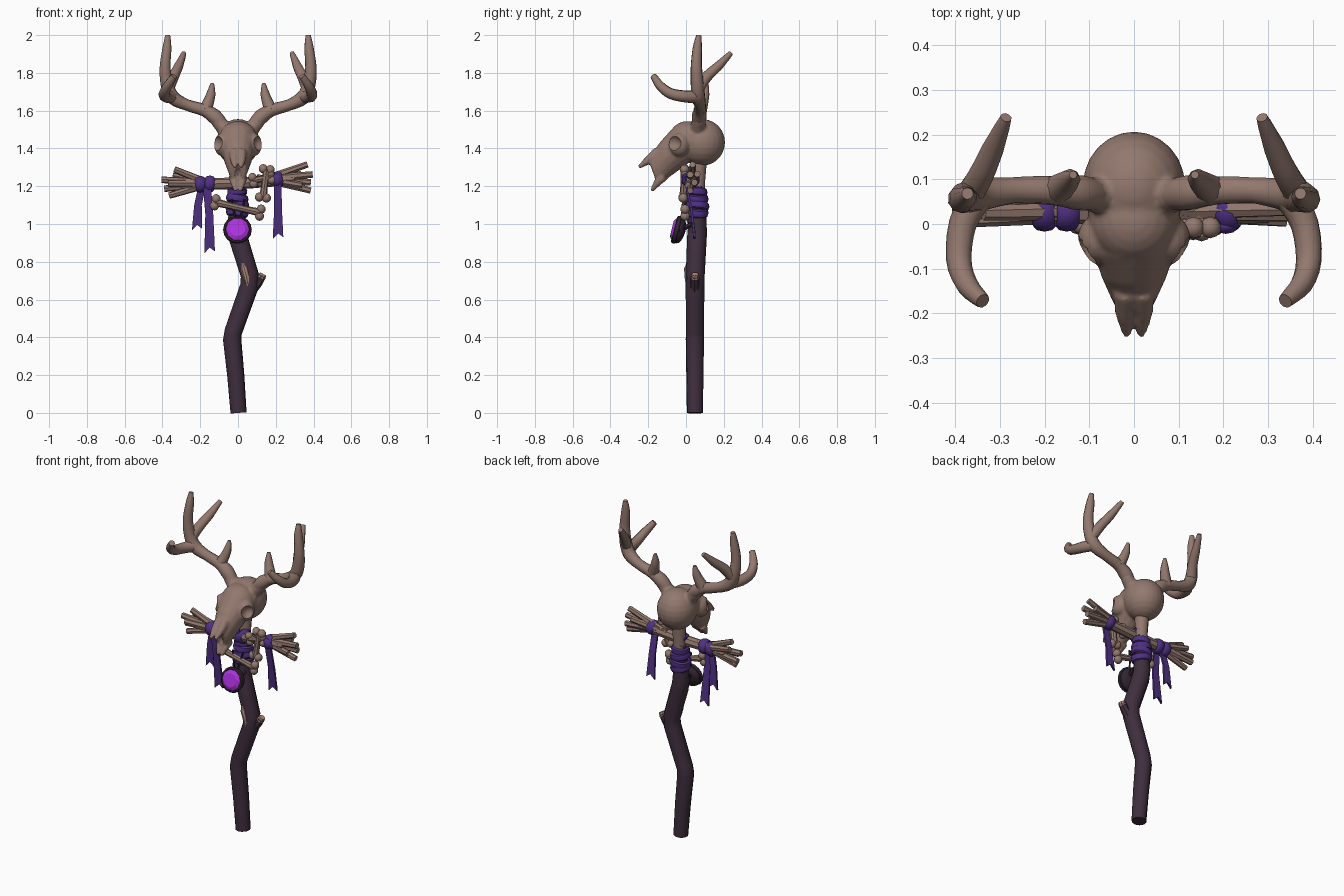
import bpy, bmesh, math
from mathutils import Vector, Matrix


def mat(name, rgb):
    m = bpy.data.materials.new(name)
    m.diffuse_color = (*rgb, 1)
    return m


BONE = mat("bone", (0.29, 0.19, 0.155))
WOOD = mat("bare wood", (0.42, 0.25, 0.19))
BARK = mat("dark bark", (0.05, 0.028, 0.048))
CLOTH = mat("purple cloth", (0.078, 0.03, 0.225))
GEM = mat("violet gem", (0.43, 0.032, 0.75))
SETTING = mat("dark setting", (0.032, 0.018, 0.031))


def finish(bm, name, material, angle=40):
    bmesh.ops.recalc_face_normals(bm, faces=bm.faces)
    me = bpy.data.meshes.new(name)
    bm.to_mesh(me)
    bm.free()
    ob = bpy.data.objects.new(name, me)
    bpy.context.collection.objects.link(ob)
    me.materials.append(material)
    bpy.ops.object.select_all(action='DESELECT')
    ob.select_set(True)
    bpy.context.view_layer.objects.active = ob
    bpy.ops.object.shade_smooth_by_angle(angle=math.radians(angle))
    return ob


def skin(bm, rings):
    rows = [[bm.verts.new(p) for p in r] for r in rings]
    n = len(rows[0])
    for a, b in zip(rows, rows[1:]):
        for i in range(n):
            bm.faces.new((a[i], a[(i + 1) % n], b[(i + 1) % n], b[i]))
    bm.faces.new(rows[0][::-1])
    bm.faces.new(rows[-1])


def smooth_path(pts, radii, k):
    out, rad = [], []
    n = len(pts)
    for i in range(n - 1):
        p0, p1, p2, p3 = (pts[max(i - 1, 0)], pts[i], pts[i + 1], pts[min(i + 2, n - 1)])
        for j in range(k):
            t = j / k
            out.append(0.5 * (2 * p1 + (p2 - p0) * t + (2 * p0 - 5 * p1 + 4 * p2 - p3) * t * t
                              + (3 * p1 - p0 - 3 * p2 + p3) * t ** 3))
            rad.append(radii[i] * (1 - t) + radii[i + 1] * t)
    return out + [pts[-1]], rad + [radii[-1]]


def tube(bm, pts, radii, sides=8, k=1):
    pts = [Vector(p) for p in pts]
    pts, radii = smooth_path(pts, radii, k)
    rings, u = [], None
    for i, p in enumerate(pts):
        t = (pts[min(i + 1, len(pts) - 1)] - pts[max(i - 1, 0)]).normalized()
        if u is None:
            u = t.orthogonal()
        u = (u - t * u.dot(t)).normalized()
        v = t.cross(u)
        rings.append([p + radii[i] * (u * math.cos(a) + v * math.sin(a))
                      for a in (2 * math.pi * j / sides for j in range(sides))])
    skin(bm, rings)


def ball(bm, c, r, seg=16):
    bmesh.ops.create_uvsphere(bm, u_segments=seg, v_segments=seg // 2, radius=1,
                              matrix=Matrix.Translation(c) @ Matrix.Diagonal((*r, 1)))


def ring(bm, c, axis, major, minor, width=1.0, n=18, m=8):
    # closed band around an axis, widened along it
    q = Vector(axis).to_track_quat('Z', 'Y')
    rows = []
    for i in range(n):
        a = 2 * math.pi * i / n
        rows.append([bm.verts.new(Vector(c) + q @ Vector((
            (major + minor * math.cos(b)) * math.cos(a), (major + minor * math.cos(b)) * math.sin(a),
            minor * width * math.sin(b)))) for b in (2 * math.pi * j / m for j in range(m))])
    for i in range(n):
        A, B = rows[i], rows[(i + 1) % n]
        for j in range(m):
            bm.faces.new((A[j], B[j], B[(j + 1) % m], A[(j + 1) % m]))


# Crooked staff with side stub
bm = bmesh.new()
tube(bm, [(0.003, 0.047, 0), (-0.012, 0.047, 0.2), (-0.031, 0.047, 0.39), (-0.025, 0.047, 0.43),
          (0.06, 0.048, 0.67), (0.062, 0.049, 0.73), (0.0, 0.058, 0.93), (-0.008, 0.06, 0.98),
          (-0.004, 0.062, 1.12)],
     [0.043, 0.046, 0.049, 0.048, 0.05, 0.05, 0.052, 0.05, 0.043], 10)
tube(bm, [(0.065, 0.048, 0.645), (0.105, 0.048, 0.69), (0.128, 0.048, 0.725)], [0.032, 0.026, 0.022], 8)
finish(bm, "staff", BARK)

# Bare wood patches
bm = bmesh.new()
tube(bm, [(0.024, 0.01, 0.795), (0.034, 0.009, 0.765), (0.046, 0.01, 0.72), (0.055, 0.006, 0.665)],
     [0.007, 0.019, 0.018, 0.006], 8)
tube(bm, [(0.122, 0.048, 0.715), (0.134, 0.048, 0.735)], [0.024, 0.018], 8)
finish(bm, "bare_wood", WOOD)

# Neck post under the skull
bm = bmesh.new()
tube(bm, [(0, 0.062, 1.08), (0, 0.065, 1.22), (0, 0.07, 1.38)], [0.036, 0.036, 0.045], 10)
finish(bm, "neck_post", BONE)

# Skull: overlapping masses fused by remesh
bm = bmesh.new()
ball(bm, (0, 0.085, 1.432), (0.115, 0.122, 0.124), 24)
ball(bm, (0, 0.01, 1.455), (0.1, 0.1, 0.09), 24)
sections = [((0.04, 1.545), (0.03, 1.335), 0.105), ((-0.075, 1.502), (-0.03, 1.29), 0.092),
            ((-0.135, 1.437), (-0.085, 1.25), 0.074), ((-0.18, 1.374), (-0.125, 1.215), 0.054),
            ((-0.2, 1.347), (-0.15, 1.2), 0.043)]
rows = []
for (uy, uz), (ly, lz), w in sections:
    c, h = Vector((0, (uy + ly) / 2, (uz + lz) / 2)), Vector((0, (uy - ly) / 2, (uz - lz) / 2))
    rows.append([c + h * math.sin(a) + Vector((w * math.cos(a) * (1 + 0.15 * math.sin(a)), 0, 0))
                 for a in (2 * math.pi * j / 16 for j in range(16))])
skin(bm, rows)
for s in (1, -1):
    # nasal prong, front jaw prong, eye mass, antler pedicle
    tube(bm, [(s * 0.018, -0.15, 1.38), (s * 0.02, -0.2, 1.338), (s * 0.016, -0.25, 1.3)], [0.03, 0.023, 0.01], 8)
    tube(bm, [(s * 0.026, -0.12, 1.25), (s * 0.02, -0.155, 1.215), (s * 0.012, -0.182, 1.175)], [0.026, 0.02, 0.01], 8)
    ball(bm, (s * 0.083, -0.035, 1.42), (0.044, 0.056, 0.062))
    tube(bm, [(s * 0.05, 0.06, 1.48), (s * 0.12, 0.07, 1.56)], [0.045, 0.036], 10)
skull = finish(bm, "skull", BONE, 55)

# Cutters for eye sockets and nose opening
bm = bmesh.new()
for s in (1, -1):
    ball(bm, (s * 0.118, -0.068, 1.428), (0.04, 0.042, 0.04))
ball(bm, (0, -0.208, 1.262), (0.024, 0.06, 0.042))
cutter = finish(bm, "socket_cutter", BONE)
cutter.hide_render = True
bpy.context.view_layer.objects.active = skull
r = skull.modifiers.new("fuse", 'REMESH')
r.mode = 'VOXEL'
r.voxel_size = 0.007
b = skull.modifiers.new("cut", 'BOOLEAN')
b.operation = 'DIFFERENCE'
b.object = cutter
sm = skull.modifiers.new("soften", 'SMOOTH')
sm.factor, sm.iterations = 0.5, 5
for m in ("fuse", "cut", "soften"):
    bpy.ops.object.modifier_apply(modifier=m)
bpy.data.objects.remove(cutter)
bpy.ops.object.select_all(action='DESELECT')
skull.select_set(True)
bpy.ops.object.shade_smooth_by_angle(angle=math.radians(50))

# Antlers
for s, side in ((1, "right"), (-1, "left")):
    bm = bmesh.new()
    M = lambda pts: [(s * x, y, z) for x, y, z in pts]
    tube(bm, M([(0.09, 0.065, 1.53), (0.125, 0.07, 1.57), (0.18, 0.075, 1.603), (0.27, 0.075, 1.63),
                (0.345, 0.065, 1.67), (0.376, 0.06, 1.74), (0.386, 0.055, 1.83), (0.376, 0.06, 1.93), (0.372, 0.068, 2.0)]),
         [0.036, 0.04, 0.033, 0.03, 0.038, 0.035, 0.03, 0.025, 0.013], 10, 3)
    tube(bm, M([(0.35, 0.06, 1.675), (0.382, 0.0, 1.675), (0.391, -0.08, 1.69), (0.374, -0.135, 1.73), (0.338, -0.172, 1.783)]),
         [0.036, 0.032, 0.029, 0.025, 0.017], 9, 3)
    tube(bm, M([(0.372, 0.06, 1.71), (0.342, 0.11, 1.78), (0.315, 0.17, 1.835), (0.286, 0.238, 1.905)]),
         [0.032, 0.029, 0.025, 0.013], 9, 3)
    tube(bm, M([(0.175, 0.075, 1.6), (0.155, 0.09, 1.65), (0.143, 0.1, 1.69), (0.136, 0.11, 1.745)]),
         [0.036, 0.029, 0.024, 0.009], 8, 3)
    finish(bm, side + "_antler", BONE, 50)

# Crossbar bundle: fanned sticks on both ends
bm = bmesh.new()
tube(bm, [(-0.3, 0.03, 1.21), (0, 0.03, 1.215), (0.3, 0.03, 1.235)], [0.028, 0.032, 0.028], 8)
ends = [(-0.405, 0.03, 1.235, 0.021), (-0.39, 0.045, 1.187, 0.021), (-0.337, 0.025, 1.29, 0.02),
        (-0.365, 0.022, 1.15, 0.02), (-0.37, 0.01, 1.215, 0.021), (-0.345, 0.06, 1.255, 0.02),
        (0.368, 0.035, 1.315, 0.02), (0.395, 0.022, 1.262, 0.021), (0.385, 0.045, 1.22, 0.021),
        (0.385, 0.022, 1.177, 0.02), (0.34, 0.01, 1.205, 0.02), (0.335, 0.06, 1.265, 0.02)]
for x, y, z, rad in ends:
    s = 1 if x > 0 else -1
    zc = 1.215 if s < 0 else 1.237
    tube(bm, [(s * 0.1, 0.03 - (y - 0.03) * 0.4, zc - (z - zc) * 0.2),
              (s * 0.2, 0.03 + (y - 0.03) * 0.5, zc + (z - zc) * 0.25), (x, y, z)], [rad * 0.8, rad, rad * 0.85], 7)
finish(bm, "stick_bundle", BONE)

# Loose bones tied to the front
def bone(bm, a, b, r):
    a, b = Vector(a), Vector(b)
    d = (b - a).normalized()
    n = d.cross(Vector((0, 1, 0))).normalized()
    tube(bm, [a, a.lerp(b, 0.3), a.lerp(b, 0.7), b], [r * 1.2, r, r, r * 1.2], 8)
    for p in (a, b):
        for s in (1, -1):
            ball(bm, p + n * s * r * 1.05, (r * 1.4,) * 3, 10)


bm = bmesh.new()
bone(bm, (-0.12, 0.0, 1.115), (0.118, -0.005, 1.06), 0.018)
bone(bm, (0.152, -0.008, 1.29), (0.132, -0.015, 1.14), 0.018)
bone(bm, (0.08, 0.0, 1.23), (0.175, -0.005, 1.25), 0.017)
finish(bm, "loose_bones", BONE)

# Cloth wraps on post and crossbar
bm = bmesh.new()
for z, tx, maj in ((1.06, 0.15, 0.046), (1.095, -0.2, 0.05), (1.135, 0.12, 0.046), (1.17, -0.1, 0.04)):
    ring(bm, (-0.004, 0.06, z), (tx, 0.08, 1), maj, 0.014, 1.6)
ring(bm, (0, 0.045, 1.215), (0.8, 0, 0.6), 0.042, 0.012, 1.6)
ring(bm, (0, 0.045, 1.215), (-0.8, 0, 0.6), 0.042, 0.012, 1.6)
for x, z, t in ((-0.2, 1.21, 0.1), (-0.15, 1.212, -0.1), (0.212, 1.235, 0.25)):
    ring(bm, (x, 0.028, z), (1, 0, t), 0.033, 0.012, 2.1)
ball(bm, (0.205, -0.005, 1.235), (0.03, 0.018, 0.032), 10)
finish(bm, "cloth_wraps", CLOTH)

# Hanging ribbons with forked ends
bm = bmesh.new()
for pts in ([(-0.19, 0.02, 1.2, 0.02), (-0.212, 0.03, 1.1, 0.02), (-0.217, 0.035, 0.965, 0.027)],
            [(-0.165, 0.0, 1.21, 0.021), (-0.152, 0.008, 1.05, 0.021), (-0.15, 0.03, 0.845, 0.028)],
            [(0.21, 0.0, 1.21, 0.02), (0.212, 0.03, 1.07, 0.021), (0.212, 0.045, 0.92, 0.028)]):
    rows = []
    for i, (x, y, z, w) in enumerate(pts):
        up = 0.03 if i == 2 else 0
        rows.append([(x + dx, y + dy, z + dz) for dx, dy, dz in
                     ((-w, -0.006, 0), (0, -0.006, up), (w, -0.006, 0.01 if up else 0),
                      (w, 0.006, 0.01 if up else 0), (0, 0.006, up), (-w, 0.006, 0))])
    skin(bm, rows)
finish(bm, "ribbons", CLOTH, 30)

# Pendant: rounded setting, rim and faceted gem, tilted back
T = Matrix.Translation((-0.003, -0.04, 0.967)) @ Matrix.Rotation(math.radians(-14), 4, 'X')
bm = bmesh.new()
ball(bm, (0, 0.005, 0), (0.07, 0.032, 0.07), 16)
ring(bm, (0, -0.01, 0), (0, 1, 0), 0.064, 0.012, 1.2, 16, 8)
bm.transform(T)
for s in (1, -1):
    tube(bm, [(s * 0.035, 0.0, 1.13), (s * 0.022, -0.01, 1.07), (s * 0.012, -0.025, 1.02)], [0.006] * 3, 6)
    tube(bm, [(s * 0.03, 0.03, 1.0), (s * 0.02, -0.02, 0.97)], [0.012] * 2, 6)
finish(bm, "pendant_setting", SETTING)
bm = bmesh.new()
skin(bm, [[(r * math.cos(a), y, r * math.sin(a)) for a in (math.pi * (j + o) / 5 for j in range(10))]
          for r, y, o in ((0.062, 0.0, 0), (0.062, -0.024, 0), (0.042, -0.036, 0.5))])
bm.transform(T)
finish(bm, "gem", GEM, 10)
